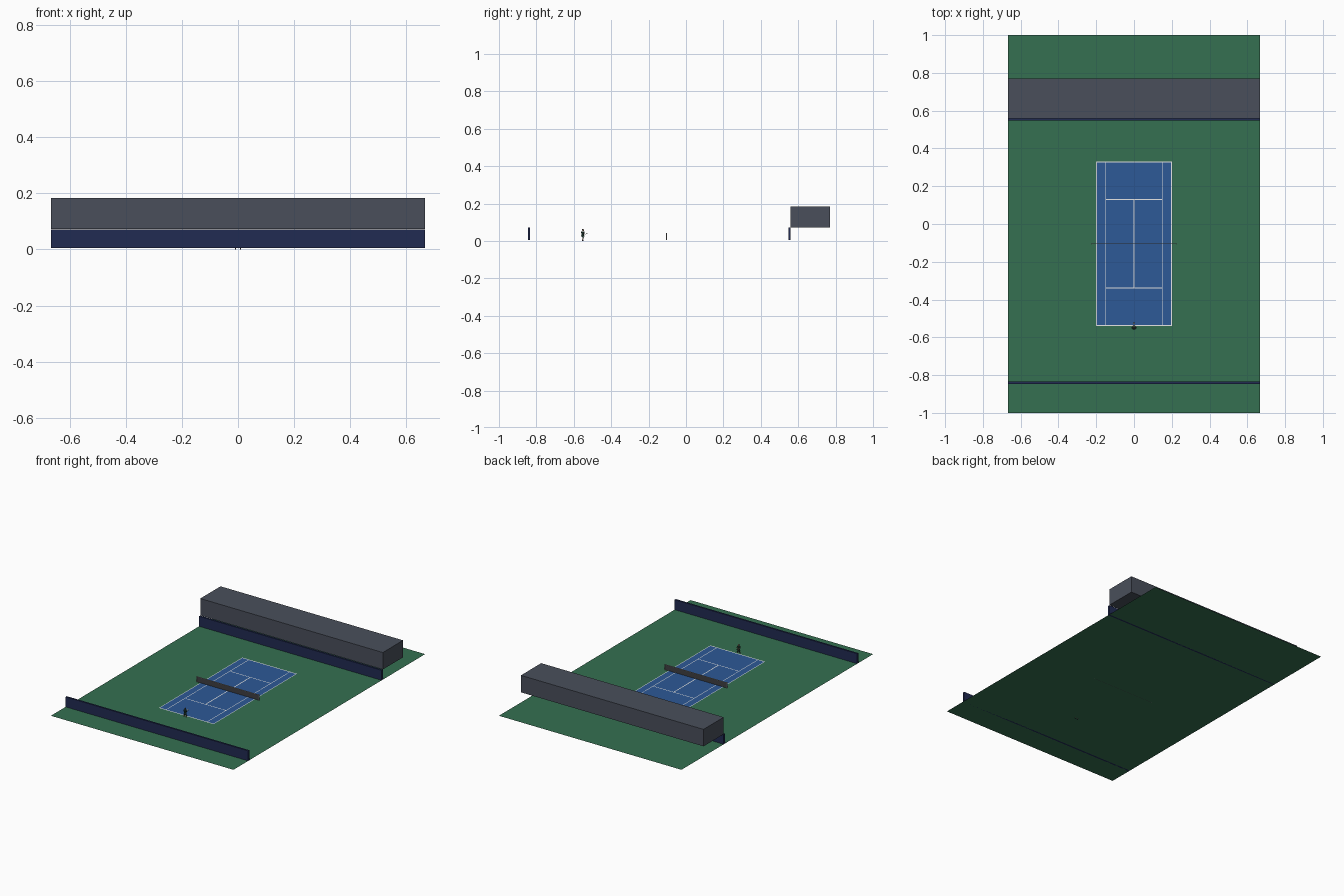
import bpy
from mathutils import Vector

cube = bpy.data.objects.get("Cube")
if cube:
    bpy.data.objects.remove(cube, do_unlink=True)


def mat(name, r, g, b):
    m = bpy.data.materials.new(name)
    m.use_nodes = True
    m.diffuse_color = (r, g, b, 1)
    m.node_tree.nodes["Principled BSDF"].inputs["Base Color"].default_value = (r, g, b, 1)
    return m


green = mat("ground green", 0.035, 0.16, 0.083)
blue = mat("court blue", 0.026, 0.1, 0.31)
white = mat("line white", 0.8, 0.8, 0.8)
navy = mat("wall navy", 0.015, 0.024, 0.085)
slate = mat("stand slate", 0.067, 0.078, 0.104)
mesh_grey = mat("net dark grey", 0.05, 0.05, 0.055)
post_grey = mat("post grey", 0.3, 0.3, 0.3)
shirt = mat("kit dark green", 0.02, 0.07, 0.045)
skin = mat("skin", 0.4, 0.2, 0.12)

GROUND = 0.005      # ground level
COURT_Y = -0.105    # net position
HALF_L, HALF_W = 0.435, 0.2


def finish(name, material, smooth=False):
    o = bpy.context.object
    o.name = name
    o.data.materials.append(material)
    if smooth:
        bpy.ops.object.shade_smooth_by_angle()
    return o


def sheet(name, x, y, w, l, z, material):
    bpy.ops.mesh.primitive_plane_add(size=1, location=(x, y, z))
    bpy.context.object.scale = (w, l, 1)
    return finish(name, material)


def box(name, lo, hi, material):
    lo, hi = Vector(lo), Vector(hi)
    bpy.ops.mesh.primitive_cube_add(size=1, location=(lo + hi) / 2)
    bpy.context.object.scale = hi - lo
    return finish(name, material)


def rod(name, a, b, r1, r2, material):
    a, b = Vector(a), Vector(b)
    bpy.ops.mesh.primitive_cone_add(vertices=10, radius1=r1, radius2=r2,
                                    depth=(b - a).length, location=(a + b) / 2)
    bpy.context.object.rotation_euler = (b - a).to_track_quat('Z', 'Y').to_euler()
    return finish(name, material, True)


# Ground and court surface
sheet("ground", 0, 0, 1.334, 2, GROUND, green)
sheet("court", 0, COURT_Y, 2 * HALF_W, 2 * HALF_L, GROUND + 0.0006, blue)

# Court markings
LINE_Z = GROUND + 0.0012
for side, s in (("left", 1), ("right", -1)):
    sheet(side + "_doubles_line", s * 0.198, COURT_Y, 0.004, 0.87, LINE_Z, white)
    sheet(side + "_singles_line", s * 0.15, COURT_Y, 0.004, 0.87, LINE_Z, white)
for end, s in (("far", 1), ("near", -1)):
    sheet(end + "_baseline", 0, COURT_Y + s * 0.4325, 0.4, 0.006, LINE_Z, white)
    sheet(end + "_service_line", 0, COURT_Y + s * 0.234, 0.3, 0.005, LINE_Z, white)
sheet("centre_service_line", 0, COURT_Y, 0.006, 0.468, LINE_Z, white)

# Net with band and posts
box("net", (-0.225, COURT_Y - 0.001, GROUND), (0.225, COURT_Y + 0.001, 0.038), mesh_grey)
box("net_band", (-0.225, COURT_Y - 0.0015, 0.038), (0.225, COURT_Y + 0.0015, 0.041), post_grey)
for side, s in (("left", 1), ("right", -1)):
    rod(side + "_net_post", (s * 0.226, COURT_Y, GROUND), (s * 0.226, COURT_Y, 0.043),
        0.003, 0.003, post_grey)

# End walls and raised stand
box("near_wall", (-0.667, -0.846, GROUND), (0.667, -0.834, 0.071), navy)
box("far_wall", (-0.667, 0.547, GROUND), (0.667, 0.559, 0.071), navy)
box("stand", (-0.667, 0.559, 0.072), (0.667, 0.77, 0.184), slate)

# Player facing the net
PY = -0.552


def ball(name, loc, scale, material):
    bpy.ops.mesh.primitive_uv_sphere_add(segments=12, ring_count=8, radius=1, location=loc)
    bpy.context.object.scale = scale
    return finish(name, material, True)


rod("torso", (0, PY, 0.031), (0, PY, 0.051), 0.0065, 0.009, shirt)
rod("shorts", (0, PY, 0.023), (0, PY, 0.033), 0.009, 0.007, shirt)
ball("head", (0, PY + 0.002, 0.058), (0.0045, 0.005, 0.006), skin)
ball("hair", (0, PY, 0.060), (0.0047, 0.005, 0.005), mesh_grey)
for side, s in (("left", 1), ("right", -1)):
    knee = (s * 0.007, PY + 0.003, 0.015)
    rod(side + "_thigh", (s * 0.004, PY, 0.027), knee, 0.0042, 0.003, shirt)
    rod(side + "_shin", knee, (s * 0.009, PY - 0.002, 0.003), 0.003, 0.002, skin)
    ball(side + "_shoe", (s * 0.009, PY, 0.0022), (0.0025, 0.005, 0.0022), navy)
    elbow = (s * 0.011, PY + 0.004, 0.039)
    rod(side + "_upper_arm", (s * 0.009, PY, 0.049), elbow, 0.003, 0.0025, shirt)
    rod(side + "_forearm", elbow, (s * 0.002, PY + 0.014, 0.036), 0.0022, 0.0016, skin)

# Racket held forward
rod("racket_handle", (0, PY + 0.011, 0.035), (0, PY + 0.022, 0.039), 0.0009, 0.0009, mesh_grey)
bpy.ops.mesh.primitive_torus_add(major_segments=16, minor_segments=6, major_radius=0.005,
                                 minor_radius=0.0006, location=(0, PY + 0.0265, 0.041))
bpy.context.object.rotation_euler = (0.35, 0, 0)
finish("racket_frame", mesh_grey, True)
bpy.ops.mesh.primitive_circle_add(vertices=16, radius=0.005, fill_type='NGON',
                                  location=(0, PY + 0.0265, 0.041), rotation=(0.35, 0, 0))
finish("racket_strings", white)
